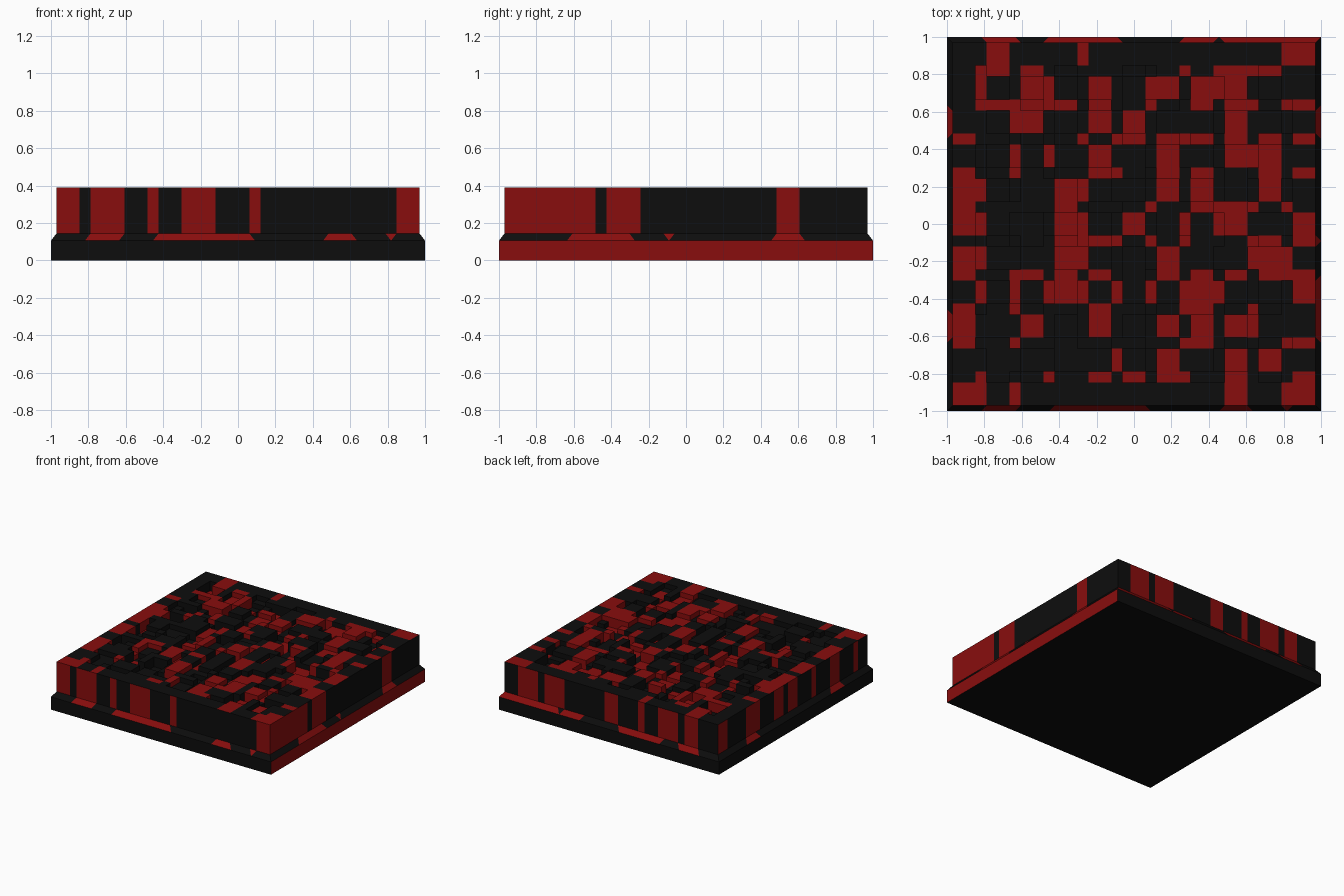
import bpy, bmesh, random

if "Cube" in bpy.data.objects:
    bpy.data.objects.remove(bpy.data.objects["Cube"])

random.seed(4)
N = 21
Z_BASE, Z_LIP, Z_TOP = 0.105, 0.145, 0.39
P = 2 / 11
# cell boundaries: wide cells alternate with half-width strips
E = []
for k in range(11):
    E += [-1 + k * P + P / 6, -1 + (k + 1) * P - P / 6]


def span(a, b):
    return set(range(a, b + 1))


# per side: red wall cells, red lip cells, base colour (counted along +x or +y)
SIDES = {
    "front": ({0, 2, 3, 5, 7, 8, 11, 20}, {2, 3, 16, 19} | span(6, 10), 0),
    "right": (span(0, 4) | {6, 7, 16}, {4, 5, 6, 9, 16}, 1),
    "back": ({2, 7, 10} | span(4, 5) | span(15, 16) | span(18, 19),
             span(2, 3) | span(5, 9) | span(13, 14) | span(16, 20), 0),
    "left": ({1, 4, 7, 10, 12, 15, 16, 20}, {4, 16}, 0),
}


def place(side, t, out, z):
    return {"front": (t, -out, z), "back": (t, out, z),
            "right": (out, t, z), "left": (-out, t, z)}[side]


def material(name, rgb):
    m = bpy.data.materials.new(name)
    m.diffuse_color = (*rgb, 1)
    m.use_nodes = True
    m.node_tree.nodes["Principled BSDF"].inputs["Base Color"].default_value = m.diffuse_color
    return m


MATS = [material("black", (0.004, 0.004, 0.004)), material("red", (0.25, 0.004, 0.004))]
bm = bmesh.new()


def face(points, red):
    f = bm.faces.new([bm.verts.new(p) for p in points])
    f.material_index = int(red)


# underside
face([(-1, -1, 0), (-1, 1, 0), (1, 1, 0), (1, -1, 0)], 0)

# base edge, sloped lip and upper wall on all four sides
R = E[-1]
for side, (wall, lip, base) in SIDES.items():
    def strip(pts, red):
        pts = [place(side, *p) for p in pts]
        face(pts if side in ("front", "right") else pts[::-1], red)
    strip([(-1, 1, 0), (1, 1, 0), (1, 1, Z_BASE), (-1, 1, Z_BASE)], base)
    for i in range(N):
        a, b = E[i], E[i + 1]
        if i % 2 == 0:
            c = -1 + i // 2 * P
            strip([(c, 1, Z_BASE), (c + P, 1, Z_BASE), (b, R, Z_LIP), (a, R, Z_LIP)], i in lip)
        else:
            strip([((a + b) / 2, 1, Z_BASE), (b, R, Z_LIP), (a, R, Z_LIP)], i in lip)
        strip([(a, R, Z_LIP), (b, R, Z_LIP), (b, R, Z_TOP), (a, R, Z_TOP)], i in wall)

# stepped top: level rim, interior cells sunk by varying amounts
H = [[Z_TOP] * N for _ in range(N)]
for j in range(1, N - 1):
    for i in range(1, N - 1):
        H[j][i] -= random.choice((0, 0, 0.04, 0.08))

# scattered red and black cells
for j in range(N):
    for i in range(N):
        x0, x1, y0, y1, h = E[i], E[i + 1], E[j], E[j + 1], H[j][i]
        red = random.random() < 0.36
        face([(x0, y0, h), (x1, y0, h), (x1, y1, h), (x0, y1, h)], red)
        # risers down to any lower neighbour
        for di, dj, p, q in ((1, 0, (x1, y0), (x1, y1)), (-1, 0, (x0, y1), (x0, y0)),
                             (0, 1, (x1, y1), (x0, y1)), (0, -1, (x0, y0), (x1, y0))):
            u, v = i + di, j + dj
            if 0 <= u < N and 0 <= v < N and H[v][u] < h - 1e-6:
                low = H[v][u]
                face([(*p, low), (*q, low), (*q, h), (*p, h)], red)

bmesh.ops.remove_doubles(bm, verts=bm.verts, dist=1e-5)
mesh = bpy.data.meshes.new("floor_tile")
bm.to_mesh(mesh)
bm.free()
for m in MATS:
    mesh.materials.append(m)
tile = bpy.data.objects.new("floor_tile", mesh)
bpy.context.collection.objects.link(tile)
